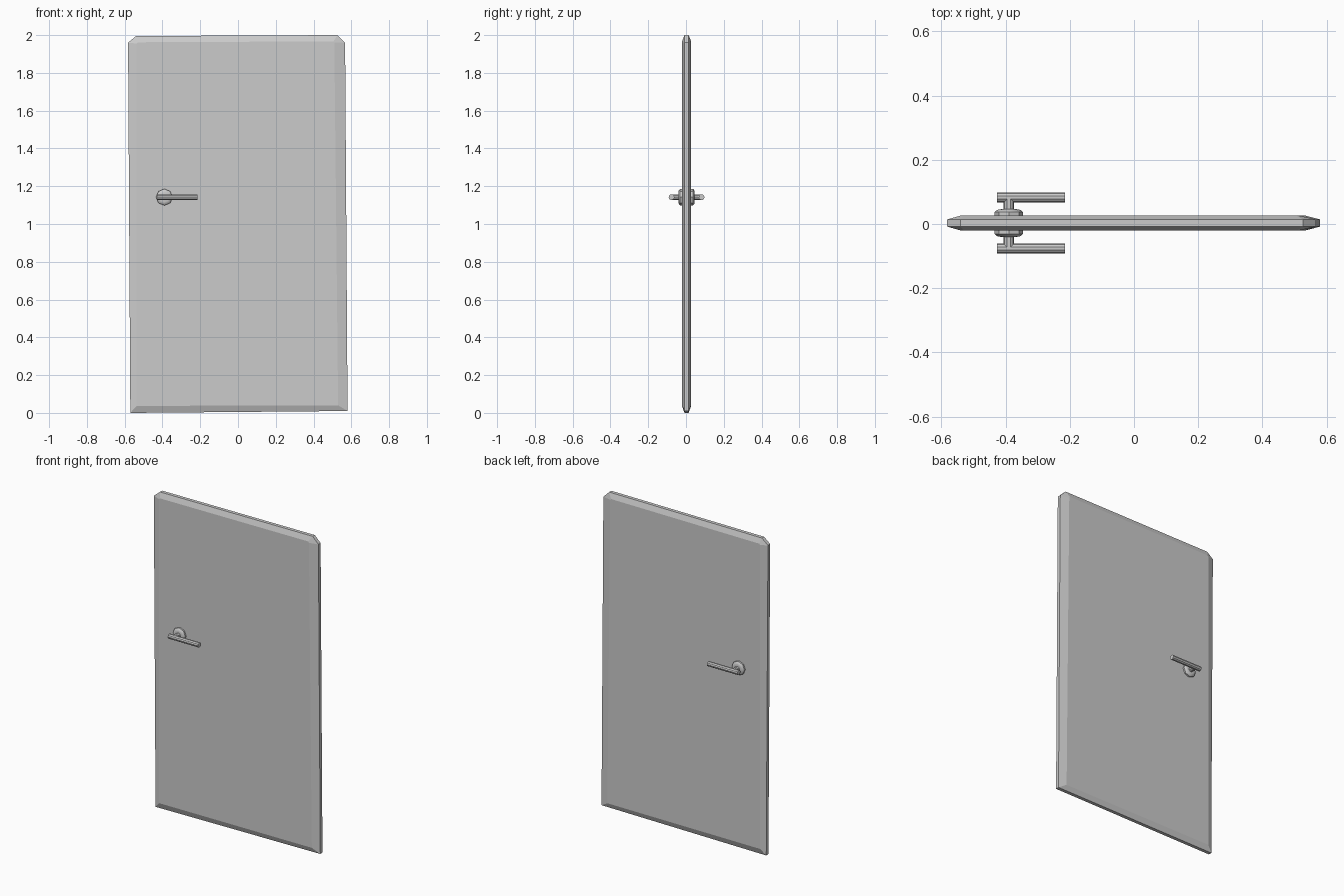
import bpy, bmesh, math
from mathutils import Matrix, Vector

if "Cube" in bpy.data.objects:
    bpy.data.objects.remove(bpy.data.objects["Cube"])

YC = 0.003               # centre of the door thickness
HX, HZ = -0.39, 1.142    # handle axis


def finish(bm, name, smooth=False):
    bmesh.ops.recalc_face_normals(bm, faces=bm.faces)
    me = bpy.data.meshes.new(name)
    bm.to_mesh(me)
    bm.free()
    ob = bpy.data.objects.new(name, me)
    bpy.context.collection.objects.link(ob)
    if smooth:
        bpy.context.view_layer.objects.active = ob
        ob.select_set(True)
        bpy.ops.object.shade_smooth_by_angle(angle=math.radians(35))
        ob.select_set(False)
    return ob


def loft(bm, rings):
    """Skin a list of equal-length point rings and cap both ends."""
    vs = [[bm.verts.new(p) for p in r] for r in rings]
    n = len(vs[0])
    for a, b in zip(vs, vs[1:]):
        for i in range(n):
            j = (i + 1) % n
            bm.faces.new((a[i], a[j], b[j], b[i]))
    bm.faces.new(vs[0])
    bm.faces.new(vs[-1])


def turned(bm, origin, axis, profile, sides):
    """Lofted round part: profile is (distance along axis, radius)."""
    rot = Vector(axis).to_track_quat('Z', 'Y').to_matrix()
    rings = []
    for d, r in profile:
        rings.append([Vector(origin) + rot @ Vector((
            r * math.cos(2 * math.pi * k / sides),
            r * math.sin(2 * math.pi * k / sides), d)) for k in range(sides)])
    loft(bm, rings)


# Door slab: slightly skewed outline with clipped top corners and chamfered rim
rim = [(-0.57, 0.0), (0.58, 0.01), (0.567, 1.96), (0.527, 2.0),
       (-0.54, 1.995), (-0.582, 1.96)]
face = [(-0.537, 0.037), (0.53, 0.04), (0.51, 1.96), (0.505, 1.967),
        (-0.53, 1.962), (-0.537, 1.955)]
bm = bmesh.new()
loft(bm, [[(x, YC + y, z) for x, z in pts]
          for y, pts in ((-0.024, face), (-0.011, rim), (0.011, rim), (0.024, face))])
finish(bm, "door_slab")

# Handle sets on both faces
for s, side in ((-1, "front"), (1, "back")):
    # Rosette plate with a bevelled edge
    bm = bmesh.new()
    turned(bm, (HX, YC, HZ), (0, s, 0),
           [(0.015, 0.044), (0.034, 0.044), (0.041, 0.036), (0.043, 0.026)], 8)
    finish(bm, side + "_rosette", True)
    # Stem
    bm = bmesh.new()
    turned(bm, (HX, YC, HZ), (0, s, 0), [(0.038, 0.016), (0.08, 0.016)], 10)
    finish(bm, side + "_stem", True)
    # Lever bar
    bm = bmesh.new()
    turned(bm, (-0.427, YC + s * 0.0795, HZ), (1, 0, 0),
           [(0, 0.0155), (0.212, 0.0155)], 10)
    finish(bm, side + "_lever", True)
